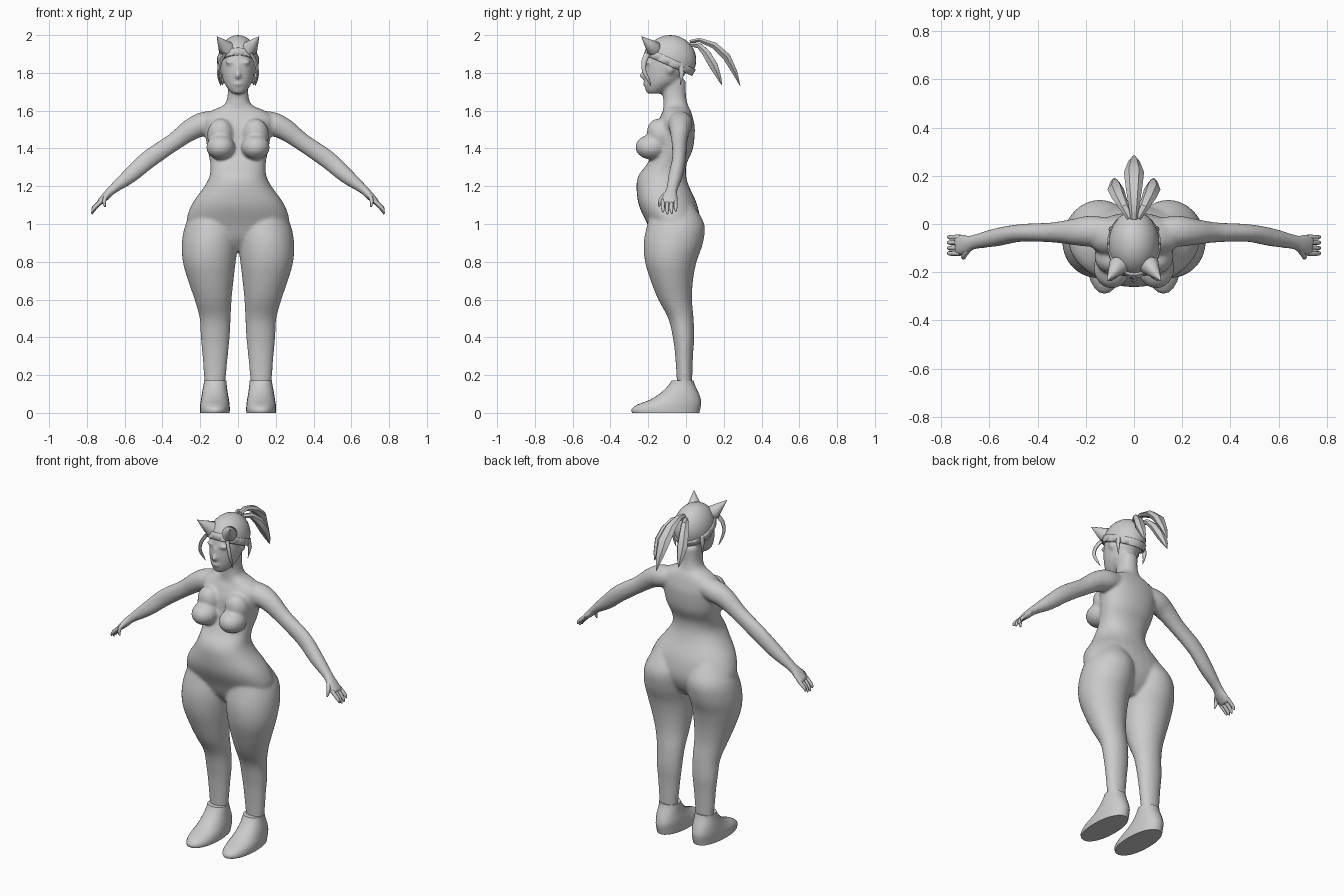
import bpy, bmesh, math
from mathutils import Vector, Matrix, Euler

grey = bpy.data.materials.new("plain_grey")
grey.diffuse_color = (0.6, 0.6, 0.6, 1)


def spline(rows, sub):
    """Smoothly interpolate rows of numbers."""
    if sub < 2:
        return rows
    out = []
    for i in range(len(rows) - 1):
        a, b = rows[max(i - 1, 0)], rows[i]
        c, d = rows[i + 1], rows[min(i + 2, len(rows) - 1)]
        for k in range(sub):
            t = k / sub
            out.append([0.5 * (2 * q + (r - p) * t + (2 * p - 5 * q + 4 * r - s) * t * t
                               + (3 * q - p - 3 * r + s) * t ** 3)
                        for p, q, r, s in zip(a, b, c, d)])
    return out + [rows[-1]]


def skin(bm, rings):
    loops = [[bm.verts.new(p) for p in ring] for ring in rings]
    n = len(loops[0])
    faces = [bm.faces.new((a[i], a[(i + 1) % n], b[(i + 1) % n], b[i]))
             for a, b in zip(loops, loops[1:]) for i in range(n)]
    faces += [bm.faces.new(loops[0]), bm.faces.new(loops[-1])]
    bmesh.ops.recalc_face_normals(bm, faces=faces)


def stack(bm, rows, s=1, n=32, power=2.0, sub=4):
    """Horizontal oval slices: z, x0, x1, y0, y1."""
    rings = []
    for z, x0, x1, y0, y1 in spline(rows, sub):
        ring = []
        for i in range(n):
            a = math.tau * i / n
            c, d = math.cos(a), math.sin(a)
            c = math.copysign(abs(c) ** (2 / power), c)
            d = math.copysign(abs(d) ** (2 / power), d)
            ring.append((s * ((x0 + x1) / 2 + c * (x1 - x0) / 2),
                         (y0 + y1) / 2 + d * (y1 - y0) / 2, z))
        rings.append(ring)
    skin(bm, rings)


def tube(bm, rows, s=1, n=16, side=(0, 1, 0), sub=4):
    """Oval tube along a path: x, y, z, radius along side, other radius."""
    rows = spline(rows, sub)
    pts = [Vector(r[:3]) for r in rows]
    rings = []
    for i, r in enumerate(rows):
        t = (pts[min(i + 1, len(pts) - 1)] - pts[max(i - 1, 0)]).normalized()
        u = Vector(side)
        u = (u - t * u.dot(t)).normalized()
        v = t.cross(u)
        ring = []
        for k in range(n):
            a = math.tau * k / n
            p = pts[i] + u * math.cos(a) * r[3] + v * math.sin(a) * r[4]
            ring.append((s * p.x, p.y, p.z))
        rings.append(ring)
    skin(bm, rings)


def ball(bm, loc, size, rot=(0, 0, 0), seg=24):
    bmesh.ops.create_uvsphere(bm, u_segments=seg, v_segments=seg // 2, radius=1,
                              matrix=Matrix.LocRotScale(Vector(loc), Euler(rot), Vector(size)))


def finish(name, bm, angle=50):
    me = bpy.data.meshes.new(name)
    bm.to_mesh(me)
    bm.free()
    me.materials.append(grey)
    me.shade_smooth()
    me.set_sharp_from_angle(angle=math.radians(angle))
    ob = bpy.data.objects.new(name, me)
    bpy.context.collection.objects.link(ob)
    return ob


# Body: overlapping volumes fused into one skin
bm = bmesh.new()
torso = [(.86, .09, -.12, 0), (.92, .20, -.17, .05), (1.0, .27, -.205, .075),
         (1.1, .247, -.25, .06), (1.2, .177, -.262, .016), (1.26, .149, -.25, 0),
         (1.32, .147, -.205, .004), (1.4, .162, -.17, .037), (1.5, .18, -.16, .047),
         (1.56, .19, -.14, .037), (1.6, .14, -.122, .025), (1.63, .075, -.12, .01),
         (1.68, .055, -.122, 0), (1.76, .055, -.13, 0)]
stack(bm, [(z, -w, w, a, b) for z, w, a, b in torso], power=2.2)
# Head and face
head = [(1.69, .03, -.205, -.13), (1.71, .05, -.215, -.1), (1.75, .075, -.22, -.04),
        (1.8, .087, -.223, .0), (1.86, .094, -.217, .03), (1.92, .09, -.2, .03),
        (1.96, .06, -.15, 0)]
stack(bm, [(z, -w, w, a, b) for z, w, a, b in head])
ball(bm, (0, -.222, 1.785), (.016, .026, .018))
ball(bm, (0, -.214, 1.82), (.011, .018, .035))
ball(bm, (0, -.217, 1.742), (.027, .013, .01))
for s in (1, -1):
    ball(bm, (s * .036, -.202, 1.856), (.032, .018, .012))
    ball(bm, (s * .09, -.085, 1.825), (.012, .022, .032))
    # Breasts
    ball(bm, (s * .092, -.182, 1.407), (.076, .086, .066))
    ball(bm, (s * .092, -.135, 1.47), (.072, .07, .09), (.35, 0, 0))
    # Legs
    stack(bm, [(1.1, .03, .22, -.18, .04), (1.0, 0, .277, -.205, .097),
               (.9, 0, .297, -.224, .09), (.8, .012, .292, -.217, .056),
               (.7, .024, .264, -.187, .037), (.6, .034, .23, -.147, .032),
               (.5, .039, .203, -.094, .04), (.4, .044, .197, -.07, .044),
               (.3, .054, .188, -.057, .037), (.14, .069, .176, -.047, .032)], s)
    # Arms and palms
    tube(bm, [(.1, -.03, 1.545, .055, .055), (.18, -.03, 1.53, .065, .064),
              (.25, -.033, 1.5, .055, .058), (.34, -.035, 1.434, .042, .048),
              (.47, -.037, 1.345, .037, .049), (.57, -.055, 1.258, .038, .042),
              (.665, -.075, 1.182, .031, .025), (.7, -.085, 1.147, .042, .022),
              (.738, -.088, 1.108, .043, .016)], s)
body = finish("body", bm)
m = body.modifiers.new("fuse", 'REMESH')
m.mode = 'VOXEL'
m.voxel_size = .009
m.use_smooth_shade = True
m = body.modifiers.new("soften", 'SMOOTH')
m.factor = .5
m.iterations = 6

for s, tag in ((1, "left"), (-1, "right")):
    # Fingers and thumb
    bm = bmesh.new()
    for y, length in ((-.122, .85), (-.1, 1), (-.077, .97), (-.055, .78)):
        tube(bm, [(.72, y, 1.125, .011, .012), (.752, y, 1.125 - .035 * length, .01, .011),
                  (.767, y, 1.125 - .055 * length, .009, .009),
                  (.773, y + .002, 1.125 - .073 * length, .004, .004)], s, n=8, sub=2)
    tube(bm, [(.69, -.108, 1.158, .014, .013), (.705, -.131, 1.135, .011, .011),
              (.708, -.139, 1.112, .009, .009), (.703, -.142, 1.09, .004, .004)],
         s, n=8, side=(1, 0, 0), sub=2)
    finish(tag + "_fingers", bm)

    # Shoes
    bm = bmesh.new()
    stack(bm, [(0, .045, .2, -.285, .07), (.02, .043, .201, -.289, .075),
               (.045, .045, .2, -.255, .08), (.07, .048, .196, -.19, .079),
               (.11, .055, .19, -.128, .065), (.15, .06, .182, -.09, .046),
               (.172, .062, .18, -.077, .04)], s, n=24, power=2.15, sub=2)
    finish(tag + "_shoe", bm)

    # Pointed cap ears
    bm = bmesh.new()
    tube(bm, [(.05, -.15, 1.91, .025, .025), (.063, -.172, 1.93, .043, .043),
              (.088, -.205, 1.962, .022, .022), (.112, -.236, 1.993, .001, .001)],
         s, n=14, sub=1)
    finish(tag + "_ear", bm)

    # Loose locks beside the face and behind the ear
    bm = bmesh.new()
    tube(bm, [(.07, -.205, 1.9, .009, .016), (.092, -.222, 1.86, .009, .014),
              (.103, -.222, 1.81, .008, .011), (.1, -.2, 1.765, .006, .008),
              (.09, -.185, 1.73, .001, .001)], s, n=8, side=(1, 0, 0), sub=2)
    tube(bm, [(.085, -.03, 1.85, .012, .016), (.096, -.022, 1.8, .01, .013),
              (.088, -.03, 1.735, .001, .001)], s, n=8, side=(1, 0, 0), sub=2)
    finish(tag + "_locks", bm)

# Cap and band, trimmed along a plane that drops toward the back
centre, tilt = Vector((0, -.083, 1.868)), Vector((0, .44, 1)).normalized()
low = Vector((0, -.08, 1.833))
for name, grow, top in (("cap", 1.0, None), ("cap_band", 1.05, .04)):
    bm = bmesh.new()
    ball(bm, centre, (.106 * grow, .137 * grow, .132 * grow), seg=32)
    for offset, keep_above in ((0, True), (top, False)):
        if offset is not None:
            bmesh.ops.bisect_plane(bm, geom=bm.verts[:] + bm.edges[:] + bm.faces[:],
                                   plane_co=low + tilt * offset, plane_no=tilt,
                                   clear_inner=keep_above, clear_outer=not keep_above)
    ob = finish(name, bm)
    m = ob.modifiers.new("thickness", 'SOLIDIFY')
    m.thickness = .01

# Ponytail: one long middle tuft and two shorter side tufts
bm = bmesh.new()
tube(bm, [(0, .02, 1.965, .014, .01), (0, .07, 1.975, .022, .012),
          (0, .15, 1.945, .034, .02), (0, .215, 1.885, .042, .024),
          (0, .26, 1.8, .024, .016), (0, .287, 1.73, .001, .001)],
     n=6, side=(1, 0, 0), sub=1)
finish("middle_tuft", bm, 35)
for s, tag in ((1, "left"), (-1, "right")):
    bm = bmesh.new()
    tube(bm, [(.015, .025, 1.95, .014, .012), (.04, .07, 1.945, .022, .016),
              (.062, .11, 1.9, .03, .024), (.076, .145, 1.84, .034, .026),
              (.08, .175, 1.775, .018, .014), (.082, .19, 1.735, .001, .001)],
         s, n=6, side=(1, 0, 0), sub=1)
    finish(tag + "_tuft", bm, 35)
